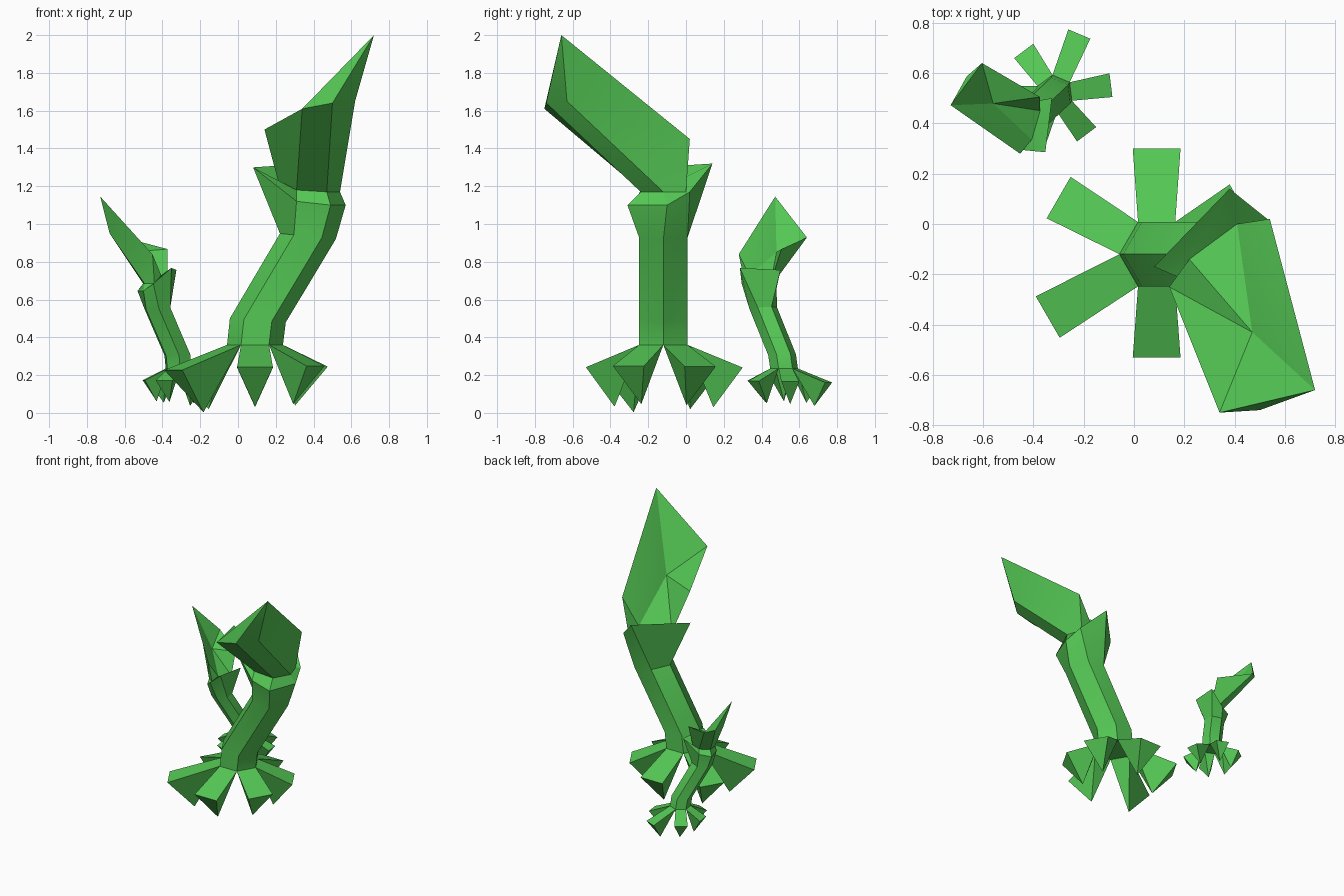
import bpy
import bmesh
from math import cos, sin, radians
from mathutils import Matrix, Vector

if "Cube" in bpy.data.objects:
    bpy.data.objects.remove(bpy.data.objects["Cube"], do_unlink=True)

green = bpy.data.materials.new("leaf green")
green.use_nodes = True
colour = (0.09, 0.58, 0.09, 1)
green.diffuse_color = colour
green.node_tree.nodes["Principled BSDF"].inputs["Base Color"].default_value = colour

BASE = Vector((0.09, -0.12, 0))
STEM_RADIUS = 0.148


def hexagon(x, z, lean=0):
    """Six-sided stem ring, starting on the +x side and going counterclockwise."""
    ring = []
    for i in range(6):
        angle = radians(60 * i)
        offset = STEM_RADIUS * cos(angle)
        ring.append(Vector((x + offset, BASE.y + STEM_RADIUS * sin(angle), z - lean * offset)))
    return ring


def add_ring(bm, points):
    return [bm.verts.new(p) for p in points]


def bridge(bm, lower, upper):
    count = len(lower)
    for i in range(count):
        j = (i + 1) % count
        bm.faces.new((lower[i], lower[j], upper[j], upper[i]))


def finish(bm, name, placement):
    """Turn the mesh into an object and move it to its plant."""
    bmesh.ops.recalc_face_normals(bm, faces=bm.faces)
    bm.transform(placement)
    mesh = bpy.data.meshes.new(name)
    bm.to_mesh(mesh)
    bm.free()
    mesh.materials.append(green)
    obj = bpy.data.objects.new(name, mesh)
    bpy.context.collection.objects.link(obj)
    bpy.ops.object.select_all(action="DESELECT")
    obj.select_set(True)
    bpy.context.view_layer.objects.active = obj
    bpy.ops.object.shade_smooth_by_angle(angle=radians(25))


# Narrow ring joining the collar to the pod
NECK = [(0.54, -0.12, 1.17), (0.50, 0, 1.17), (0.41, 0, 1.25),
        (0.22, -0.14, 1.2), (0.31, -0.24, 1.18), (0.47, -0.24, 1.17)]

# Flared collar with two raised points at the back and side
COLLAR = [(0.57, -0.1, 1.1), (0.53, 0.02, 1.17), (0.38, 0.14, 1.32),
          (0.08, -0.17, 1.3), (0.31, -0.27, 1.12), (0.49, -0.31, 1.1)]


def make_roots(name, placement):
    """Wedges that spread from each side of the stem foot."""
    bm = bmesh.new()
    foot = hexagon(BASE.x, 0.36)
    for i, length in enumerate((0.39, 0.42, 0.45, 0.5, 0.41, 0.37)):
        angle = radians(60 * i + 30)
        out = Vector((cos(angle), sin(angle), 0))
        side = Vector((-out.y, out.x, 0)) * 0.095
        end = BASE + out * length + Vector((0, 0, 0.31 - length / 6))
        low = BASE + out * length * 0.63 + Vector((0, 0, 0.17 - length / 3))
        a, b, c, d, tip = add_ring(bm, (foot[i], foot[(i + 1) % 6], end + side, end - side, low))
        for face in ((a, b, c, d), (a, d, tip), (d, c, tip), (c, b, tip), (b, a, tip)):
            bm.faces.new(face)
    finish(bm, name, placement)


def make_stalk(name, placement):
    """Bent stem that opens into the collar."""
    bm = bmesh.new()
    outlines = (hexagon(BASE.x, 0.36), hexagon(0.105, 0.49, 0.07),
                hexagon(0.37, 0.935, 0.1), COLLAR, NECK)
    rings = [add_ring(bm, outline) for outline in outlines]
    for lower, upper in zip(rings, rings[1:]):
        bridge(bm, lower, upper)
    bm.faces.new(rings[0])
    finish(bm, name, placement)


def make_pod(name, placement):
    """Pointed hood that leans out of the collar."""
    bm = bmesh.new()
    right, back, heel, left, front_l, front_r = add_ring(bm, NECK)
    lip_l, lip_r, cheek, tip, crown, ear, dent = add_ring(bm, (
        (0.34, -0.75, 1.61), (0.50, -0.74, 1.64), (0.62, -0.63, 1.65),
        (0.72, -0.66, 2), (0.54, 0.02, 1.45), (0.14, -0.25, 1.5), (0.47, -0.43, 1.47)))
    # Sides
    for face in ((right, back, crown, cheek), (back, heel, crown),
                 (left, front_l, lip_l, ear), (front_l, front_r, lip_r, lip_l),
                 (front_r, right, cheek, lip_r)):
        bm.faces.new(face)
    # Top and point
    for face in ((cheek, crown, tip), (lip_r, cheek, tip), (lip_l, lip_r, tip),
                 (lip_l, tip, dent), (ear, lip_l, dent), (left, ear, dent),
                 (heel, left, dent), (heel, dent, tip), (heel, tip, crown)):
        bm.faces.new(face)
    finish(bm, name, placement)


# The small plant is a turned, scaled and slightly leaning copy
lean = Matrix.Identity(4)
lean[1][2] = -0.08
small = (Matrix.Translation((-0.315, 0.535, 0.035)) @ lean
         @ Matrix.Diagonal((0.5, 0.5, 0.555, 1))
         @ Matrix.Rotation(radians(-143), 4, "Z") @ Matrix.Translation(-BASE))

for prefix, placement in (("large", Matrix.Identity(4)), ("small", small)):
    make_roots(prefix + "_roots", placement)
    make_stalk(prefix + "_stalk", placement)
    make_pod(prefix + "_pod", placement)
